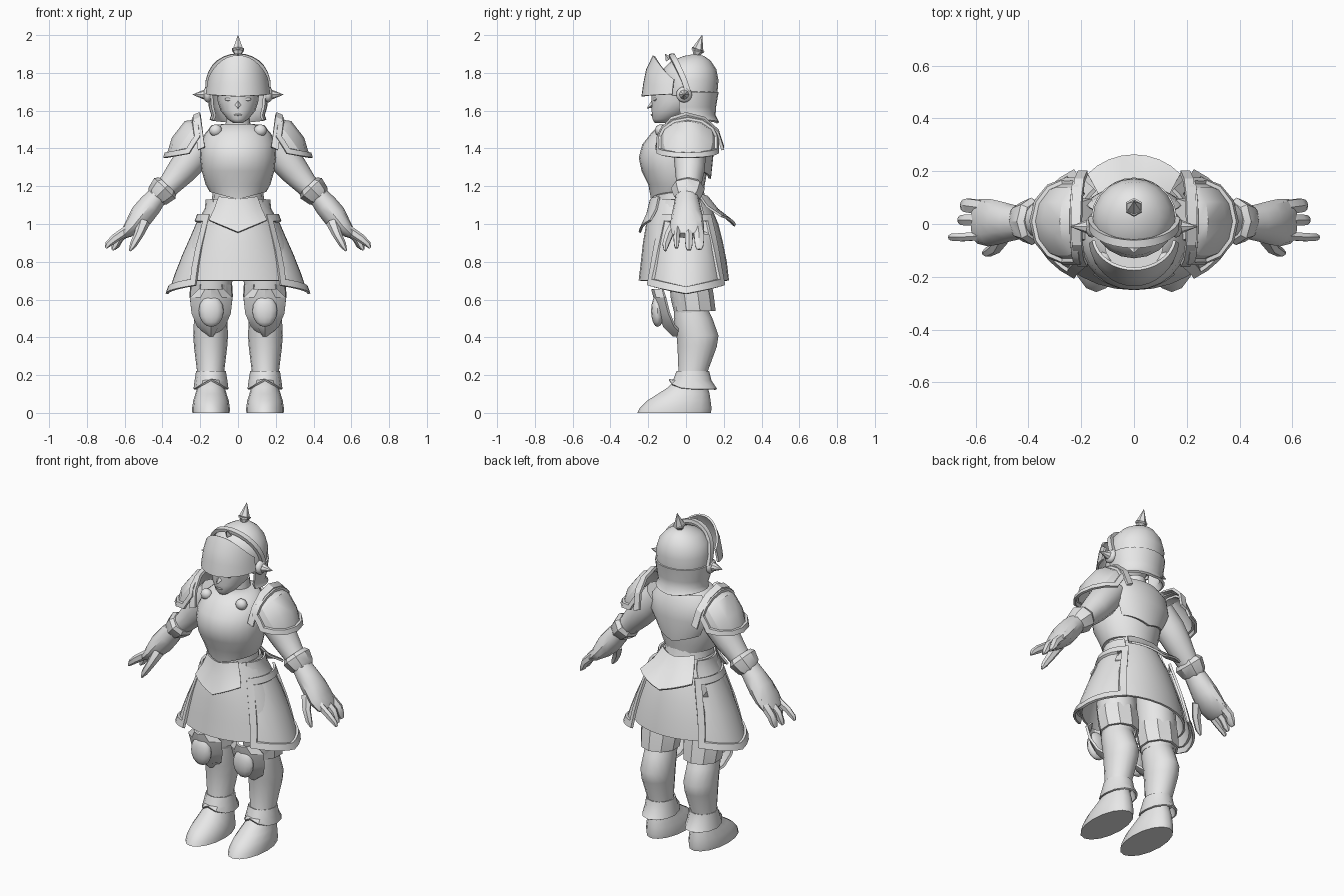
import bpy, bmesh, math
from mathutils import Vector, Matrix

if "Cube" in bpy.data.objects:
    bpy.data.objects.remove(bpy.data.objects["Cube"])

metal = bpy.data.materials.new("plain_grey")
metal.diffuse_color = (0.8, 0.8, 0.8, 1)
metal.use_nodes = True
metal.node_tree.nodes["Principled BSDF"].inputs["Base Color"].default_value = metal.diffuse_color


def finish(name, bm, thick=0.0, mirror=False, angle=35):
    me = bpy.data.meshes.new(name)
    bm.to_mesh(me)
    bm.free()
    ob = bpy.data.objects.new(name, me)
    bpy.context.collection.objects.link(ob)
    me.materials.append(metal)
    if thick:
        m = ob.modifiers.new("thickness", 'SOLIDIFY')
        m.thickness, m.offset = thick, 0
    if mirror:
        m = ob.modifiers.new("mirror", 'MIRROR')
        m.use_mirror_merge = False
    bpy.ops.object.select_all(action='DESELECT')
    ob.select_set(True)
    bpy.context.view_layer.objects.active = ob
    bpy.ops.object.convert(target='MESH')
    bpy.ops.object.shade_smooth_by_angle(angle=math.radians(angle))
    return ob


def skin(rows, closed, caps=False):
    """Bridge rows of points into a quad surface."""
    bm = bmesh.new()
    vs = [[bm.verts.new(p) for p in row] for row in rows]
    n = len(rows[0])
    for a, b in zip(vs, vs[1:]):
        for i in range(n if closed else n - 1):
            j = (i + 1) % n
            bm.faces.new((a[i], a[j], b[j], b[i]))
    if caps:
        bm.faces.new(vs[0][::-1])
        bm.faces.new(vs[-1])
    bmesh.ops.recalc_face_normals(bm, faces=bm.faces)
    return bm


def loft(name, rings, cx=0, n=16, arc=None, thick=0, mirror=False, angle=35):
    """Rings: z, half width, front y, back y, front drop, back drop."""
    rows = []
    for z, rx, yf, yb, *v in rings:
        vf, vb = (v + [0, 0])[:2]
        row = []
        for i in range(n + 1 if arc else n):
            a = math.radians(arc[0] + (arc[1] - arc[0]) * i / n) if arc else 2 * math.pi * i / n
            c, s = math.cos(a), math.sin(a)
            drop = (vf if s < 0 else vb) * (1 - abs(c))
            row.append((cx + rx * c, (yf + yb) / 2 + (yb - yf) / 2 * s, z - drop))
        rows.append(row)
    bm = skin(rows, not arc, caps=not arc and not thick)
    return finish(name, bm, thick, mirror, angle)


def tube(name, path, n=10, mirror=True):
    """Path entries: x, y, z, radius in the bending plane, radius along y."""
    pts = [Vector(p[:3]) for p in path]
    rows = []
    for i, p in enumerate(path):
        t = (pts[min(i + 1, len(pts) - 1)] - pts[max(i - 1, 0)]).normalized()
        e2 = t.cross(Vector((0, 1, 0))).normalized()
        e1 = e2.cross(t)
        rows.append([pts[i] + e2 * p[3] * math.cos(2 * math.pi * k / n)
                     + e1 * p[4] * math.sin(2 * math.pi * k / n) for k in range(n)])
    return finish(name, skin(rows, True, True), 0, mirror)


def patch(name, f, nu, nv, thick=0.012, rim=0.0, ref=(0, 0), mirror=True):
    """Curved plate f(u in -1..1, v in 0..1), with an optional raised rim."""
    bm = skin([[f(-1 + 2 * i / nu, j / nv) for i in range(nu + 1)] for j in range(nv + 1)], False)
    bm.normal_update()
    out = sum(fc.normal.dot(fc.calc_center_median() - Vector((*ref, fc.calc_center_median().z)))
              for fc in bm.faces)
    if out < 0:
        bmesh.ops.reverse_faces(bm, faces=bm.faces)
    if rim:
        bmesh.ops.inset_region(bm, faces=bm.faces, thickness=rim, use_boundary=True, use_even_offset=True)
        inner = [e for e in bm.faces if not any(v.is_boundary for v in e.verts)]
        bmesh.ops.inset_region(bm, faces=inner, thickness=0.004, depth=-0.012, use_even_offset=True)
    return finish(name, bm, thick, mirror, 30)


def ball(name, loc, size, mirror=False):
    bm = bmesh.new()
    bmesh.ops.create_uvsphere(bm, u_segments=12, v_segments=8, radius=1,
                              matrix=Matrix.Translation(loc) @ Matrix.Diagonal((*size, 1)))
    return finish(name, bm, 0, mirror, 50)


def cone(name, base, tip, r, n=6, mirror=False):
    base, tip = Vector(base), Vector(tip)
    d = tip - base
    bm = bmesh.new()
    bmesh.ops.create_cone(bm, cap_ends=True, segments=n, radius1=r, radius2=0.001, depth=d.length,
                          matrix=Matrix.Translation((base + tip) / 2) @ d.to_track_quat('Z', 'Y').to_matrix().to_4x4())
    return finish(name, bm, 0, mirror)


def along(pts, v):
    """Interpolate through a short list of tuples."""
    t = v * (len(pts) - 1)
    i = min(int(t), len(pts) - 2)
    return [a + (b - a) * (t - i) for a, b in zip(pts[i], pts[i + 1])]


# Head and neck
loft("face", [(1.535, .025, -.165, -.09), (1.555, .055, -.178, -.05), (1.60, .092, -.182, .03),
              (1.65, .108, -.183, .06), (1.72, .115, -.185, .06)], angle=60)
loft("neck", [(1.44, .075, -.06, .08), (1.58, .06, -.06, .07)])
cone("nose", (0, -.172, 1.635), (0, -.207, 1.612), .02, 4)
ball("eye", (.047, -.163, 1.66), (.024, .012, .009), True)
ball("mouth", (0, -.181, 1.578), (.022, .006, .005))

# Helmet
loft("helmet_dome", [(1.68, .153, -.12, .165), (1.76, .157, -.13, .172), (1.82, .138, -.12, .160),
                     (1.865, .097, -.075, .13), (1.89, .05, -.01, .095), (1.897, .015, .03, .06)], n=20, angle=50)
loft("neck_guard", [(1.70, .155, -.12, .166), (1.62, .148, -.11, .152), (1.575, .135, -.10, .150),
                    (1.55, .145, -.10, .17, 0, .015)], arc=(-25, 205), thick=.014, angle=50)
def visor(u, v):
    a = math.radians(270 + 82 * u)
    c, s = math.cos(a), -math.sin(a)
    bend = (0, .01, .025, .06)[round(v * 3)]
    return (c * (.167 - .012 * v), -.045 - s * (.185 - bend),
            1.675 + .012 * abs(u) + v * (.07 + .145 * s ** 1.5))
patch("visor", visor, 16, 3, mirror=False)
def band(u, v):
    a = math.radians(90 * u)
    return (.165 * math.sin(a), -.005 - .085 * math.cos(a) + .03 * v, 1.70 + .19 * math.cos(a) ** .8 + .004 * v)
patch("helmet_band", band, 14, 1, .02, mirror=False)
cone("brow_stud", (0, -.09, 1.87), (0, -.11, 1.90), .02, 4)
cone("crest_spike_base", (0, .065, 1.925), (0, .045, 1.87), .036)
cone("crest_spike", (0, .06, 1.915), (0, .085, 2.0), .034)
ball("ear_boss", (.16, -.01, 1.685), (.025, .042, .042), True)
cone("ear_spike", (.165, -.01, 1.685), (.24, -.01, 1.685), .032, 8, True)

# Torso
loft("breastplate", [(1.17, .150, -.185, .09, .04, .02), (1.21, .172, -.20, .10), (1.28, .192, -.235, .112),
                     (1.35, .20, -.25, .12), (1.42, .197, -.232, .12), (1.48, .175, -.185, .11),
                     (1.525, .125, -.14, .10), (1.53, .07, -.08, .08)], n=24, angle=45)
loft("back_plate", [(1.29, .15, -.1, .125, 0, .05), (1.38, .2, -.1, .14), (1.47, .19, -.1, .13),
                    (1.52, .15, -.1, .10)], arc=(25, 155), thick=.014)
ball("collar_clasp", (.118, -.135, 1.495), (.034, .03, .032), True)
loft("waist", [(1.04, .16, -.18, .13), (1.12, .137, -.172, .105), (1.2, .135, -.175, .09)])

# Skirt and hanging plates
loft("skirt", [(1.13, .14, -.172, .11), (1.0, .21, -.205, .165), (.9, .255, -.222, .19),
               (.8, .293, -.233, .21), (.70, .318, -.245, .222)], n=28, thick=.012, angle=50)
loft("front_waist_plate", [(1.15, .142, -.185, .11, .02), (1.09, .175, -.205, .13, .04),
                           (1.045, .215, -.245, .15, .09)], arc=(225, 315), n=8, thick=.012)
loft("back_waist_plate", [(1.16, .14, -.17, .115, 0, .02), (1.10, .18, -.18, .17, 0, .03),
                          (1.06, .235, -.18, .26, 0, .07)], arc=(42, 138), n=8, thick=.012)
loft("hip_tab", [(1.13, .165, -.15, .12), (1.08, .17, -.17, .14), (1.0, .215, -.19, .17)],
     arc=(-40, 40), n=6, thick=.012, mirror=True)
def tasset(u, v):
    rx, ry, z = along([(.205, .18, 1.05), (.25, .205, .95), (.295, .222, .86), (.335, .235, .77), (.372, .25, .675)], v)
    a = math.radians((46 + 8 * v) * u)
    return (rx * math.cos(a) + .005, ry * math.sin(a), z - .045 * v * (1 - abs(u)))
patch("side_skirt_plate", tasset, 10, 4, .014, rim=.034)

# Shoulder armour
def pauldron(u, v):
    a = math.radians(85 * u)
    c = math.cos(a)
    mx, mz = along([(.215, 1.565), (.285, 1.55), (.355, 1.46), (.39, 1.35)], v)
    ex, ez = along([(.20, 1.45), (.215, 1.42), (.23, 1.395), (.245, 1.375)], v)
    return (ex + (mx - ex) * c, .01 + .16 * math.sin(a), ez + (mz - ez) * c)
patch("shoulder_plate", pauldron, 6, 3, .014, rim=.024, ref=(.15, 0))
def flange(u, v):
    a = math.radians(88 * u)
    c, s = math.cos(a), math.sin(a)
    return (.175 + .025 * c + .036 * v, (.195 if s > 0 else .155) * s, 1.40 + .185 * c - .015 * v)
patch("shoulder_flange", flange, 6, 1, .016, ref=(.15, 0))

# Arms and gloves
tube("upper_arm", [(.17, .015, 1.44, .08, .08), (.24, .02, 1.355, .088, .085), (.30, .02, 1.28, .078, .078),
                   (.36, .015, 1.21, .062, .066), (.42, .01, 1.15, .055, .06)], 12)
tube("glove_cuff", [(.372, .01, 1.205, .062, .075), (.388, .01, 1.188, .078, .09), (.425, .008, 1.15, .066, .075),
                    (.44, .005, 1.135, .05, .06)], 8)
tube("glove", [(.42, .005, 1.155, .052, .06), (.465, .005, 1.10, .062, .07), (.51, .005, 1.045, .064, .082),
               (.55, .005, .995, .05, .09), (.59, .01, .955, .032, .085), (.605, .01, .94, .02, .07)], 12)
for nm, y, x, z, w in (("index_finger", -.05, .70, .873, .018), ("middle_finger", .015, .665, .862, .024),
                       ("outer_fingers", .07, .655, .866, .03)):
    tube(nm, [(.575, y * .9, .975, .026, w), ((x + .60) / 2, y, .925, .023, w), (x - .012, y, z + .02, .017, w * .85),
              (x, y, z, .006, w * .5)], 6)
tube("thumb", [(.50, -.05, 1.01, .035, .03), (.525, -.09, .945, .025, .024), (.555, -.108, .89, .019, .019),
               (.572, -.11, .858, .006, .007)], 6)

# Legs
loft("thigh", [(.86, .11, -.11, .12), (.70, .112, -.09, .135), (.60, .105, -.08, .135), (.52, .085, -.06, .12)],
     cx=.142, mirror=True)
loft("thigh_guard", [(.68, .108, -.085, .13), (.62, .112, -.07, .14), (.54, .102, -.06, .15)],
     cx=.142, n=8, arc=(-60, 240), thick=.014, mirror=True)
loft("shin", [(.57, .082, -.06, .105), (.50, .088, -.065, .14), (.41, .092, -.05, .172), (.35, .088, -.045, .163),
              (.22, .072, -.04, .115), (.18, .074, -.05, .115)], cx=.145, mirror=True, angle=50)
loft("ankle_cuff", [(.22, .074, -.045, .118), (.17, .082, -.065, .13), (.125, .088, -.09, .16, -.05, 0)],
     cx=.143, n=12, thick=.01, mirror=True)
loft("boot", [(0, .099, -.258, .132), (.025, .1, -.245, .135), (.065, .094, -.205, .13), (.10, .083, -.15, .125),
              (.135, .072, -.095, .115), (.19, .06, -.045, .10)], cx=.143, mirror=True, angle=50)
def knee(u, v):
    w, y, z = along([(.012, -.065, .41), (.07, -.115, .46), (.10, -.145, .53), (.108, -.165, .61), (.06, -.178, .655)], v)
    return (.142 + w * u, y + .055 * u * u, z)
patch("knee_plate", knee, 4, 4, .014, ref=(.142, .1))
ball("knee_boss", (.142, -.15, .54), (.066, .035, .085), True)
